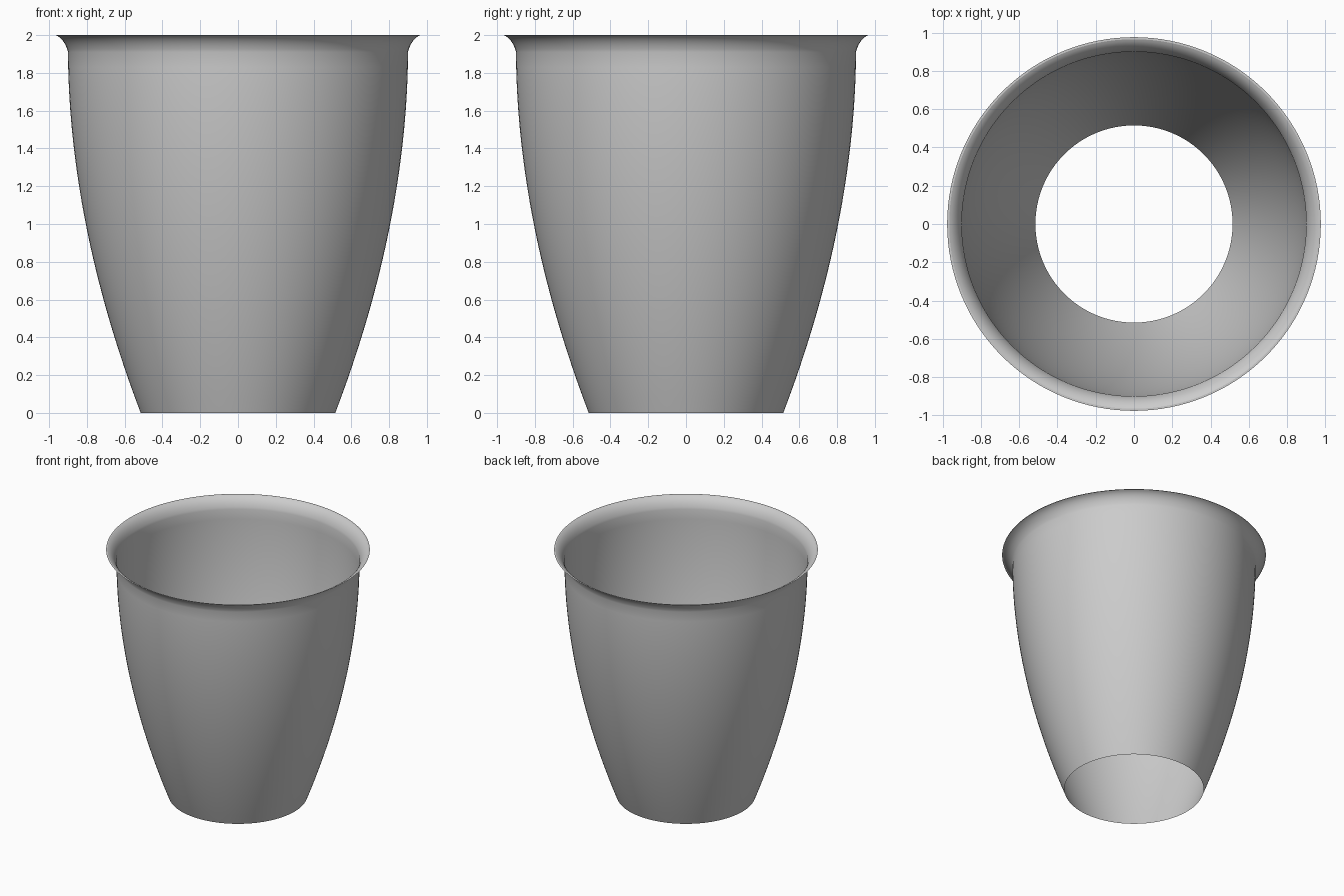
import bpy, bmesh, math

if "Cube" in bpy.data.objects:
    bpy.data.objects.remove(bpy.data.objects["Cube"])

SEGMENTS = 128


def lathe(name, profile):
    """Revolve an open (radius, height) profile around z."""
    bm = bmesh.new()
    rings = [[bm.verts.new((r * math.cos(2 * math.pi * i / SEGMENTS),
                            r * math.sin(2 * math.pi * i / SEGMENTS), z))
              for i in range(SEGMENTS)] for r, z in profile]
    for low, high in zip(rings, rings[1:]):
        for i in range(SEGMENTS):
            j = (i + 1) % SEGMENTS
            bm.faces.new((low[i], low[j], high[j], high[i]))
    mesh = bpy.data.meshes.new(name)
    bm.to_mesh(mesh)
    bm.free()
    obj = bpy.data.objects.new(name, mesh)
    bpy.context.collection.objects.link(obj)
    bpy.context.view_layer.objects.active = obj
    obj.select_set(True)
    bpy.ops.object.shade_smooth_by_angle(angle=math.radians(20))
    obj.select_set(False)
    return obj


# Wall: open-bottomed sheet that swells out and turns vertical near the top
NECK_R, NECK_Z, FOOT_R = 0.90, 1.91, 0.515
wall = [(NECK_R - (NECK_R - FOOT_R) * (1 - k / 24) ** 1.9, NECK_Z * k / 24)
        for k in range(25)]

# Rim: concave flare, finished by a narrow flat lip
flare = []
for k in range(1, 9):
    a = math.radians(20 + 55 * k / 8)
    u = (math.cos(math.radians(20)) - math.cos(a)) / (math.cos(math.radians(20)) - math.cos(math.radians(75)))
    v = (math.sin(a) - math.sin(math.radians(20))) / (math.sin(math.radians(75)) - math.sin(math.radians(20)))
    flare.append((NECK_R + 0.065 * u, NECK_Z + 0.09 * v))

lathe("cup_body", wall + flare + [(0.976, 2.0)])
